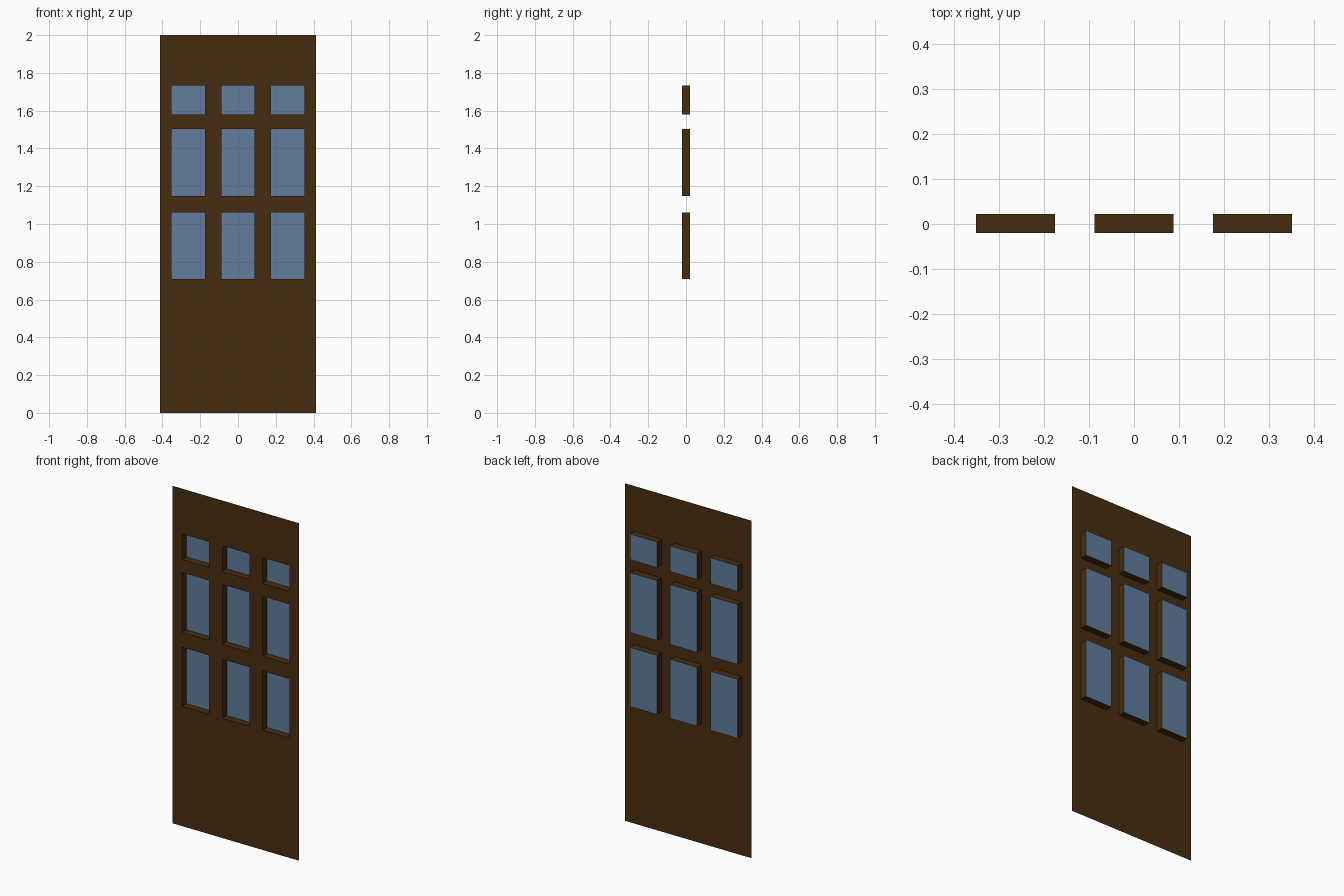
import bpy, bmesh

if "Cube" in bpy.data.objects:
    bpy.data.objects.remove(bpy.data.objects["Cube"])

FRONT, BACK = -0.02, 0.022
XS = [-0.414, -0.352, -0.176, -0.088, 0.088, 0.176, 0.352, 0.414]
ZS = [0.0, 0.71, 1.06, 1.148, 1.503, 1.58, 1.732, 2.0]


def material(name, color):
    m = bpy.data.materials.new(name)
    m.diffuse_color = (*color, 1)
    m.use_nodes = True
    m.node_tree.nodes["Principled BSDF"].inputs["Base Color"].default_value = m.diffuse_color
    return m


def build(name, quads, mat):
    bm = bmesh.new()
    for q in quads:
        bm.faces.new([bm.verts.new(p) for p in q])
    bmesh.ops.remove_doubles(bm, verts=bm.verts, dist=1e-5)
    me = bpy.data.meshes.new(name)
    bm.to_mesh(me)
    bm.free()
    me.materials.append(mat)
    ob = bpy.data.objects.new(name, me)
    bpy.context.collection.objects.link(ob)


def upright(x0, x1, z0, z1, y):
    return [(x0, y, z0), (x1, y, z0), (x1, y, z1), (x0, y, z1)]


wood = material("dark brown wood", (0.061, 0.027, 0.005))
glass = material("blue glass", (0.122, 0.205, 0.342))

panel, recess, panes = [], [], []
for i in range(7):
    for j in range(7):
        cell = (XS[i], XS[i + 1], ZS[j], ZS[j + 1])
        front = upright(*cell, FRONT)
        if i % 2 and j % 2:  # window opening: four deep walls and a pane
            back = upright(*cell, BACK)
            panes.append(back)
            for k in range(4):
                n = (k + 1) % 4
                recess.append([front[k], front[n], back[n], back[k]])
        else:
            panel.append(front)

# Thin door sheet with its window boxes, and the panes closing them
build("door_panel", panel + recess, wood)
build("window_panes", panes, glass)
